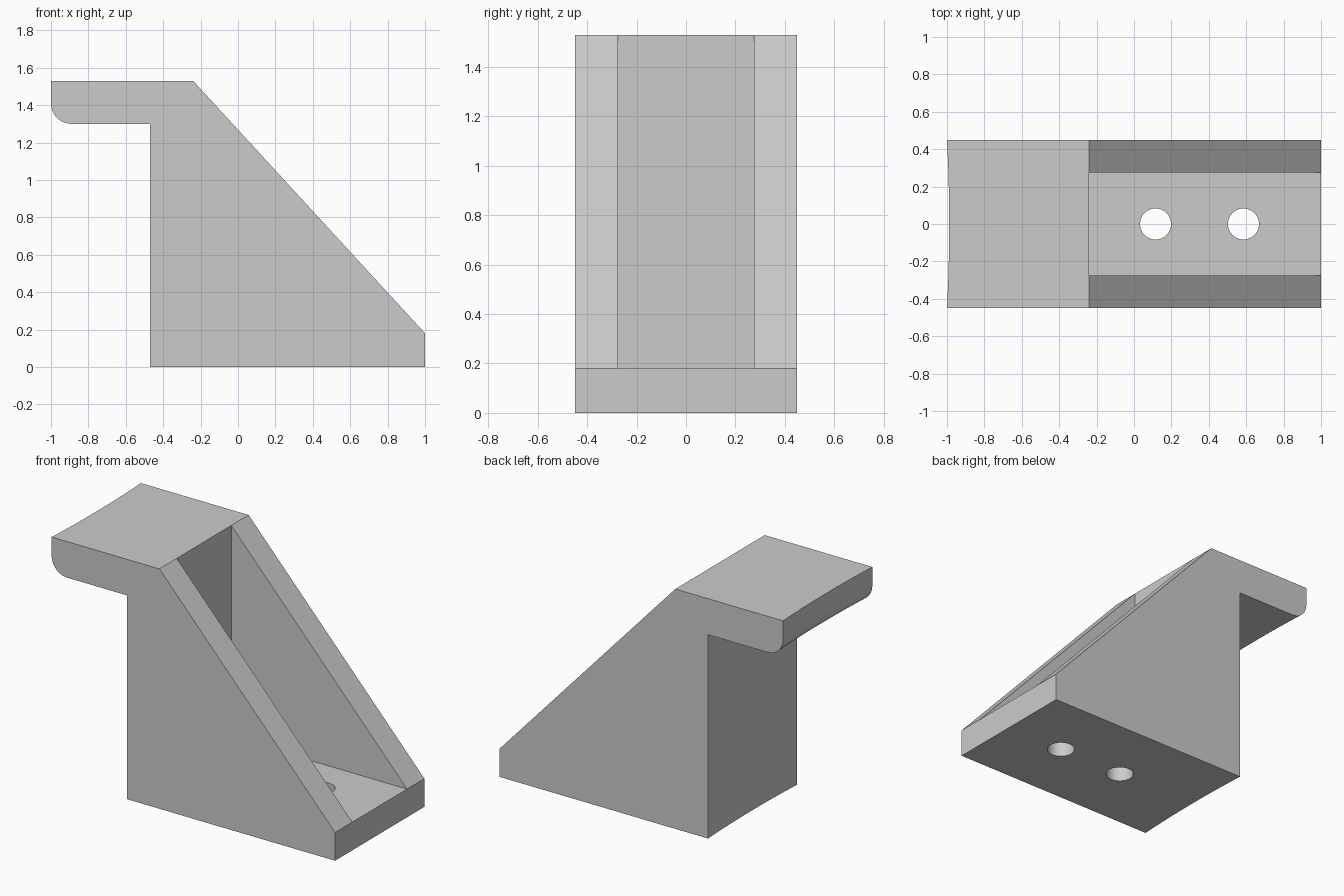
import bpy, bmesh, math
from mathutils import Matrix

cube = bpy.data.objects.get("Cube")
if cube:
    bpy.data.objects.remove(cube, do_unlink=True)

HALF_W, POCKET_W = 0.45, 0.275
TOP, FLOOR = 1.53, 0.18
POST_FRONT, POST_BACK = -0.24, -0.47
SAG = 0.012          # depth of the hollow in the rear faces
STEPS = 16

grey = bpy.data.materials.new("plain grey")
grey.use_nodes = True
grey.diffuse_color = (0.6, 0.6, 0.6, 1)
grey.node_tree.nodes["Principled BSDF"].inputs["Base Color"].default_value = (0.6, 0.6, 0.6, 1)


def add_object(name, bm):
    bmesh.ops.recalc_face_normals(bm, faces=bm.faces)
    mesh = bpy.data.meshes.new(name)
    bm.to_mesh(mesh)
    bm.free()
    mesh.materials.append(grey)
    obj = bpy.data.objects.new(name, mesh)
    bpy.context.collection.objects.link(obj)
    return obj


# Side profile, with a rounded lower lip on the overhanging arm
R = 0.11
lip = [(-1 + R - R * math.sin(a), 1.30 + R - R * math.cos(a))
       for a in (math.radians(90) * i / 10 for i in range(11))]
profile = [(POST_BACK, 0), (1, 0), (1, FLOOR), (POST_FRONT, TOP), (-1, TOP)]
profile += lip[::-1] + [(POST_BACK, 1.30)]

# Bracket body: profile lofted across the width, rear faces slightly hollow
bm = bmesh.new()
rings = []
for i in range(STEPS + 1):
    t = 2 * i / STEPS - 1
    hollow = SAG * (1 - t * t)
    rings.append([bm.verts.new((x + (hollow if x < POST_FRONT else 0), t * HALF_W, z))
                  for x, z in profile])
n = len(profile)
for a, b in zip(rings, rings[1:]):
    for j in range(n):
        k = (j + 1) % n
        bm.faces.new((a[j], a[k], b[k], b[j]))
bm.faces.new(rings[0])
bm.faces.new(rings[-1])
bmesh.ops.dissolve_limit(bm, angle_limit=math.radians(0.05), verts=bm.verts, edges=bm.edges)
body = add_object("bracket_body", bm)


def cut(name, bm):
    cutter = add_object(name, bm)
    cutter.hide_render = True
    cutter.hide_viewport = True
    mod = body.modifiers.new(name, "BOOLEAN")
    mod.operation = "DIFFERENCE"
    mod.solver = "EXACT"
    mod.object = cutter


# Open pocket between the two sloping side walls
bm = bmesh.new()
length, height = 1.5, 1.6
bmesh.ops.create_cube(bm, size=1, matrix=Matrix.Translation(
    (POST_FRONT + length / 2, 0, FLOOR + height / 2))
    @ Matrix.Diagonal((length, 2 * POCKET_W, height, 1)))
cut("pocket_cutter", bm)

# Two bolt holes through the base
for name, x in (("rear_hole_cutter", 0.115), ("front_hole_cutter", 0.585)):
    bm = bmesh.new()
    bmesh.ops.create_cone(bm, cap_ends=True, segments=40, radius1=0.083, radius2=0.083,
                          depth=0.6, matrix=Matrix.Translation((x, 0, 0.1)))
    cut(name, bm)

# Bake the cuts, then smooth the curved areas only
bpy.context.view_layer.update()
for o in bpy.context.selected_objects:
    o.select_set(False)
bpy.context.view_layer.objects.active = body
body.select_set(True)
for mod in list(body.modifiers):
    cutter = mod.object
    bpy.ops.object.modifier_apply(modifier=mod.name)
    bpy.data.objects.remove(cutter, do_unlink=True)
bpy.ops.object.shade_smooth_by_angle(angle=math.radians(25))
